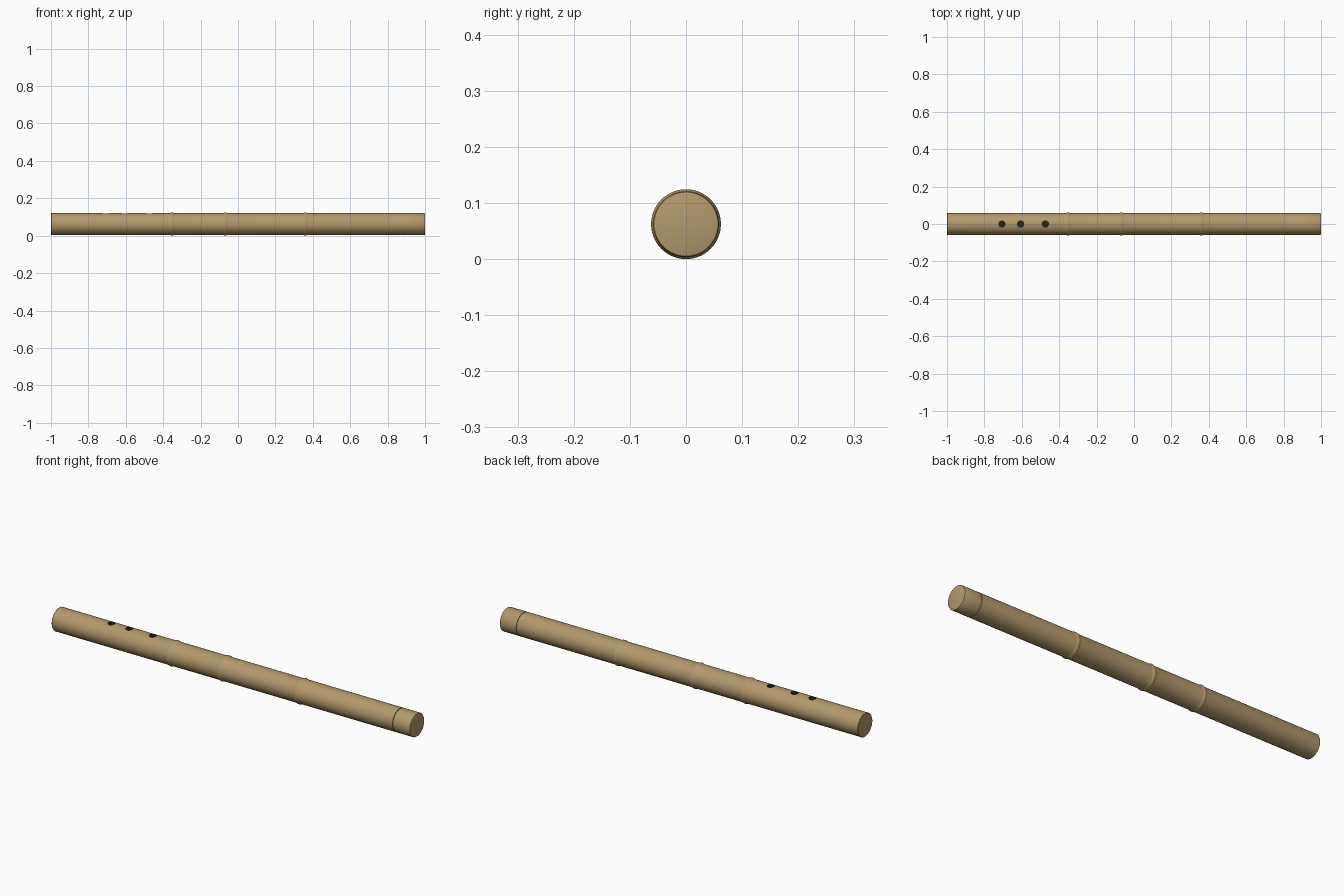
import bpy, bmesh, math
from mathutils import Matrix

if "Cube" in bpy.data.objects:
    bpy.data.objects.remove(bpy.data.objects["Cube"])

R, ZC, N = 0.0585, 0.0622, 64


def material(name, rgb):
    m = bpy.data.materials.new(name)
    m.diffuse_color = (*rgb, 1)
    m.use_nodes = True
    m.node_tree.nodes["Principled BSDF"].inputs["Base Color"].default_value = m.diffuse_color
    return m


bamboo = material("bamboo tan", (0.45, 0.32, 0.15))
dark = material("hole dark brown", (0.022, 0.015, 0.01))


def finish(bm, name, mats):
    bmesh.ops.recalc_face_normals(bm, faces=bm.faces)
    me = bpy.data.meshes.new(name)
    bm.to_mesh(me)
    bm.free()
    ob = bpy.data.objects.new(name, me)
    bpy.context.collection.objects.link(ob)
    for m in mats:
        me.materials.append(m)
    return ob


def lathe(name, profile):
    """Closed solid of revolution about the x axis from (x, radius) pairs."""
    bm = bmesh.new()
    rings = []
    for x, r in profile:
        rings.append([bm.verts.new((x, r * math.cos(2 * math.pi * i / N),
                                    ZC + r * math.sin(2 * math.pi * i / N))) for i in range(N)])
    for a, b in zip(rings, rings[1:]):
        for i in range(N):
            j = (i + 1) % N
            bm.faces.new((a[i], a[j], b[j], b[i]))
    bm.faces.new(rings[0])
    bm.faces.new(rings[-1])
    return finish(bm, name, [bamboo, dark])


# bamboo tube: raised nodes, mouthpiece seam, softened ends
profile = [(-1, R - 0.002), (-0.998, R)]
for x in (-0.352, -0.068, 0.36):
    for dx, h in ((-0.014, 0), (-0.008, 0.001), (-0.004, 0.003), (0, 0.0037),
                  (0.004, 0.003), (0.008, 0.001), (0.014, 0)):
        profile.append((x + dx, R + h))
profile += [(0.903, R), (0.9035, R - 0.003), (0.9065, R - 0.003), (0.907, R),
            (0.996, R), (0.999, R - 0.0015), (1, R - 0.004)]
flute = lathe("flute_body", profile)

# finger holes, drilled from the top
bm = bmesh.new()
for x in (-0.706, -0.606, -0.474):
    bmesh.ops.create_cone(bm, cap_ends=True, segments=32, radius1=0.017, radius2=0.017,
                          depth=0.07, matrix=Matrix.Translation((x, 0, ZC + 0.06)))
cutter = finish(bm, "finger_hole_cutter", [dark])
cutter.hide_render = True

mod = flute.modifiers.new("finger_holes", "BOOLEAN")
mod.operation = "DIFFERENCE"
mod.solver = "EXACT"
mod.material_mode = "TRANSFER"
mod.object = cutter
bpy.context.view_layer.objects.active = flute
flute.select_set(True)
bpy.ops.object.modifier_apply(modifier=mod.name)
bpy.data.objects.remove(cutter)
bpy.ops.object.shade_smooth_by_angle(angle=math.radians(35))
